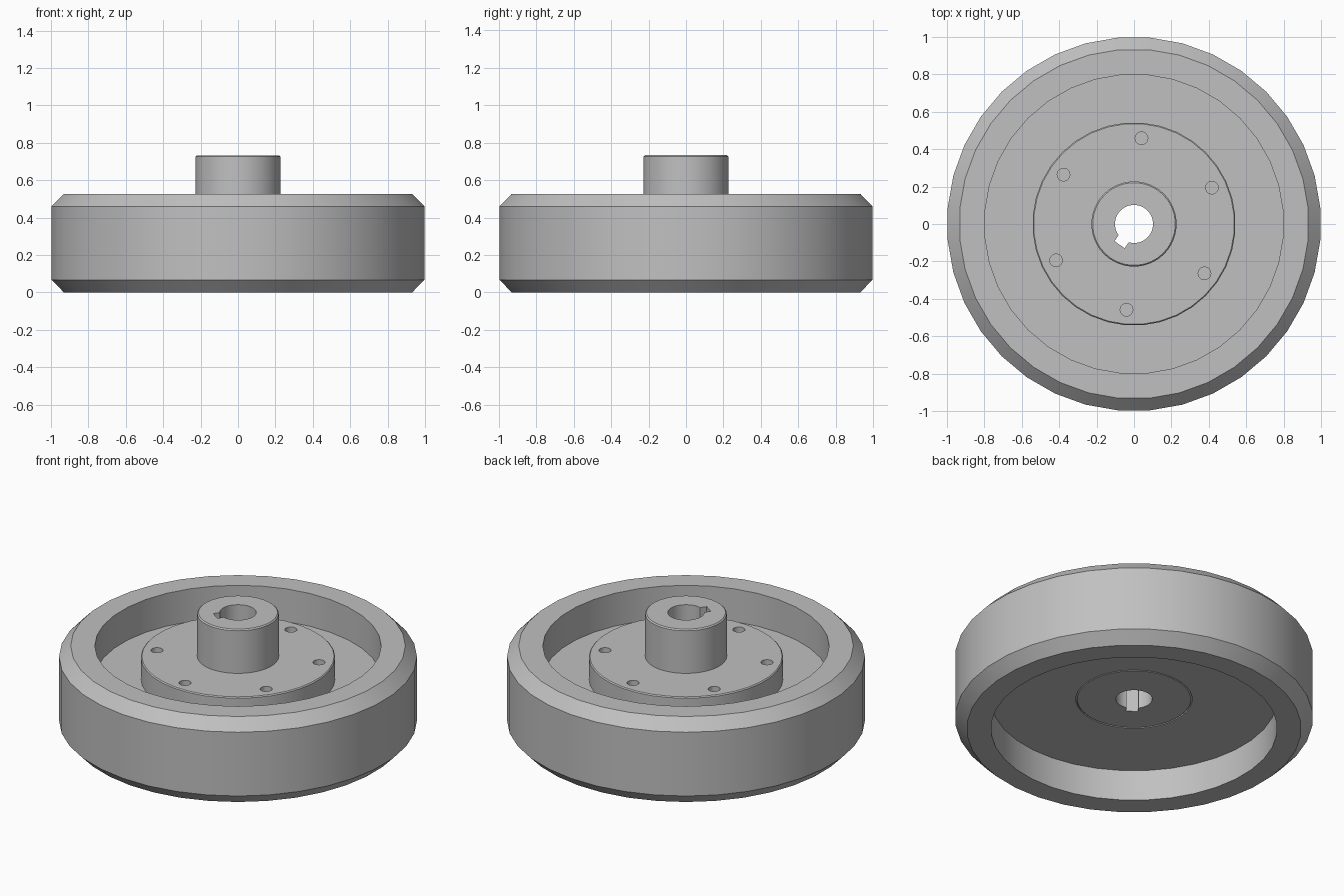
import bpy, bmesh
from math import radians, cos, sin, tau
from mathutils import Matrix, Vector

if "Cube" in bpy.data.objects:
    bpy.data.objects.remove(bpy.data.objects["Cube"], do_unlink=True)

grey = bpy.data.materials.new("plain grey metal")
grey.use_nodes = True
grey.diffuse_color = (0.53, 0.53, 0.53, 1)
grey.node_tree.nodes["Principled BSDF"].inputs["Base Color"].default_value = grey.diffuse_color


def make_object(name, bm):
    bmesh.ops.recalc_face_normals(bm, faces=bm.faces)
    mesh = bpy.data.meshes.new(name)
    bm.to_mesh(mesh)
    bm.free()
    mesh.materials.append(grey)
    obj = bpy.data.objects.new(name, mesh)
    bpy.context.collection.objects.link(obj)
    return obj


def lathe(name, profile, sides):
    """Turn a closed (radius, height) outline around the z axis."""
    bm = bmesh.new()
    start = Matrix.Rotation(radians(5), 3, 'Z')
    verts = [bm.verts.new(start @ Vector((r, 0, z))) for r, z in profile]
    edges = [bm.edges.new((verts[i - 1], v)) for i, v in enumerate(verts)]
    bmesh.ops.spin(bm, geom=verts + edges, axis=(0, 0, 1), cent=(0, 0, 0),
                   angle=tau, steps=sides, use_merge=True)
    bmesh.ops.remove_doubles(bm, verts=bm.verts, dist=0.0001)
    return make_object(name, bm)


def cut(target, cutter):
    mod = target.modifiers.new("cut", 'BOOLEAN')
    mod.operation = 'DIFFERENCE'
    mod.solver = 'EXACT'
    mod.object = cutter
    bpy.context.view_layer.objects.active = target
    bpy.ops.object.modifier_apply(modifier=mod.name)
    bpy.data.objects.remove(cutter, do_unlink=True)


# Rim with bevelled tread and a thin web recessed on both sides
rim = lathe("wheel_rim_and_web", [
    (0.325, 0.19), (0.8, 0.19), (0.8, 0), (0.935, 0), (1, 0.067), (1, 0.46),
    (0.935, 0.527), (0.8, 0.527), (0.8, 0.325), (0.325, 0.325)], 36)

# Hub: spigot through the web, bolted flange, and shaft collar
hub = lathe("hub_and_flange", [
    (0.102, 0.19), (0.317, 0.19), (0.325, 0.198), (0.325, 0.325),
    (0.543, 0.325), (0.543, 0.457), (0.537, 0.463), (0.228, 0.463),
    (0.228, 0.726), (0.221, 0.733), (0.102, 0.733)], 36)

# Six blind bolt holes in the flange
bm = bmesh.new()
for i in range(6):
    a = radians(25 + 60 * i)
    spot = Matrix.Translation((0.46 * cos(a), 0.46 * sin(a), 0.46))
    bmesh.ops.create_cone(bm, cap_ends=True, segments=20, radius1=0.034,
                          radius2=0.034, depth=0.16, matrix=spot)
cut(hub, make_object("bolt_hole_cutter", bm))

# Keyway slot along the bore
bm = bmesh.new()
slot = (Matrix.Rotation(radians(235), 4, 'Z') @ Matrix.Translation((0.08, 0, 0.5))
        @ Matrix.Diagonal((0.11, 0.066, 1, 1)))
bmesh.ops.create_cube(bm, size=1, matrix=slot)
cut(hub, make_object("keyway_cutter", bm))

# Smooth turned surfaces, crisp machined edges
for obj in (rim, hub):
    bpy.ops.object.select_all(action='DESELECT')
    obj.select_set(True)
    bpy.context.view_layer.objects.active = obj
    bpy.ops.object.shade_smooth_by_angle(angle=radians(30))
